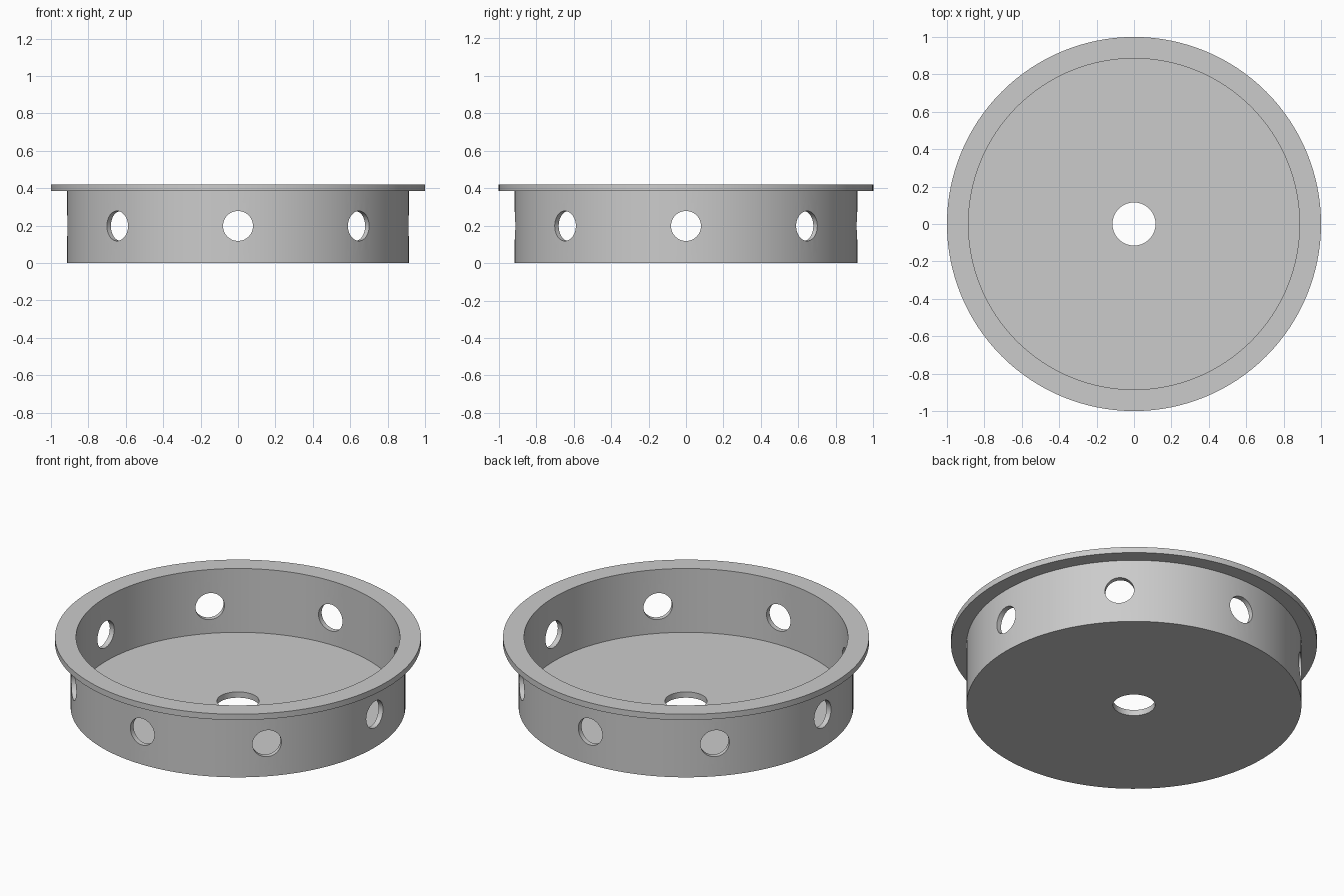
import bpy, bmesh, math
from mathutils import Matrix

if "Cube" in bpy.data.objects:
    bpy.data.objects.remove(bpy.data.objects["Cube"])

SEGMENTS = 128
HOLES = 8

# Pan: closed wall, floor and flange profile (radius, z) revolved around z
profile = [(0.115, 0.0), (0.915, 0.0), (0.915, 0.385), (1.0, 0.385),
           (1.0, 0.42), (0.885, 0.42), (0.885, 0.035), (0.115, 0.035)]
bm = bmesh.new()
rings = []
for i in range(SEGMENTS):
    a = 2 * math.pi * i / SEGMENTS
    rings.append([bm.verts.new((r * math.cos(a), r * math.sin(a), z)) for r, z in profile])
n = len(profile)
for i in range(SEGMENTS):
    p, q = rings[i], rings[(i + 1) % SEGMENTS]
    for j in range(n):
        k = (j + 1) % n
        bm.faces.new((p[j], q[j], q[k], p[k]))
bmesh.ops.recalc_face_normals(bm, faces=bm.faces)
mesh = bpy.data.meshes.new("flanged_pan")
bm.to_mesh(mesh)
bm.free()
pan = bpy.data.objects.new("flanged_pan", mesh)
bpy.context.collection.objects.link(pan)

# Cutter: ring of radial cylinders for the side holes
bm = bmesh.new()
for i in range(HOLES):
    m = (Matrix.Rotation(2 * math.pi * i / HOLES, 4, 'Z')
         @ Matrix.Translation((0.9, 0, 0.198))
         @ Matrix.Rotation(math.pi / 2, 4, 'Y'))
    bmesh.ops.create_cone(bm, cap_ends=True, segments=48, radius1=0.08,
                          radius2=0.08, depth=0.2, matrix=m)
mesh = bpy.data.meshes.new("side_hole_cutter")
bm.to_mesh(mesh)
bm.free()
cutter = bpy.data.objects.new("side_hole_cutter", mesh)
bpy.context.collection.objects.link(cutter)
cutter.hide_render = True
cutter.display_type = 'WIRE'

# Cut the holes and shade
mod = pan.modifiers.new("side_holes", 'BOOLEAN')
mod.operation = 'DIFFERENCE'
mod.solver = 'EXACT'
mod.object = cutter
bpy.context.view_layer.objects.active = pan
pan.select_set(True)
bpy.ops.object.modifier_apply(modifier=mod.name)
bpy.data.objects.remove(cutter)
bpy.ops.object.shade_smooth_by_angle(angle=math.radians(30))
